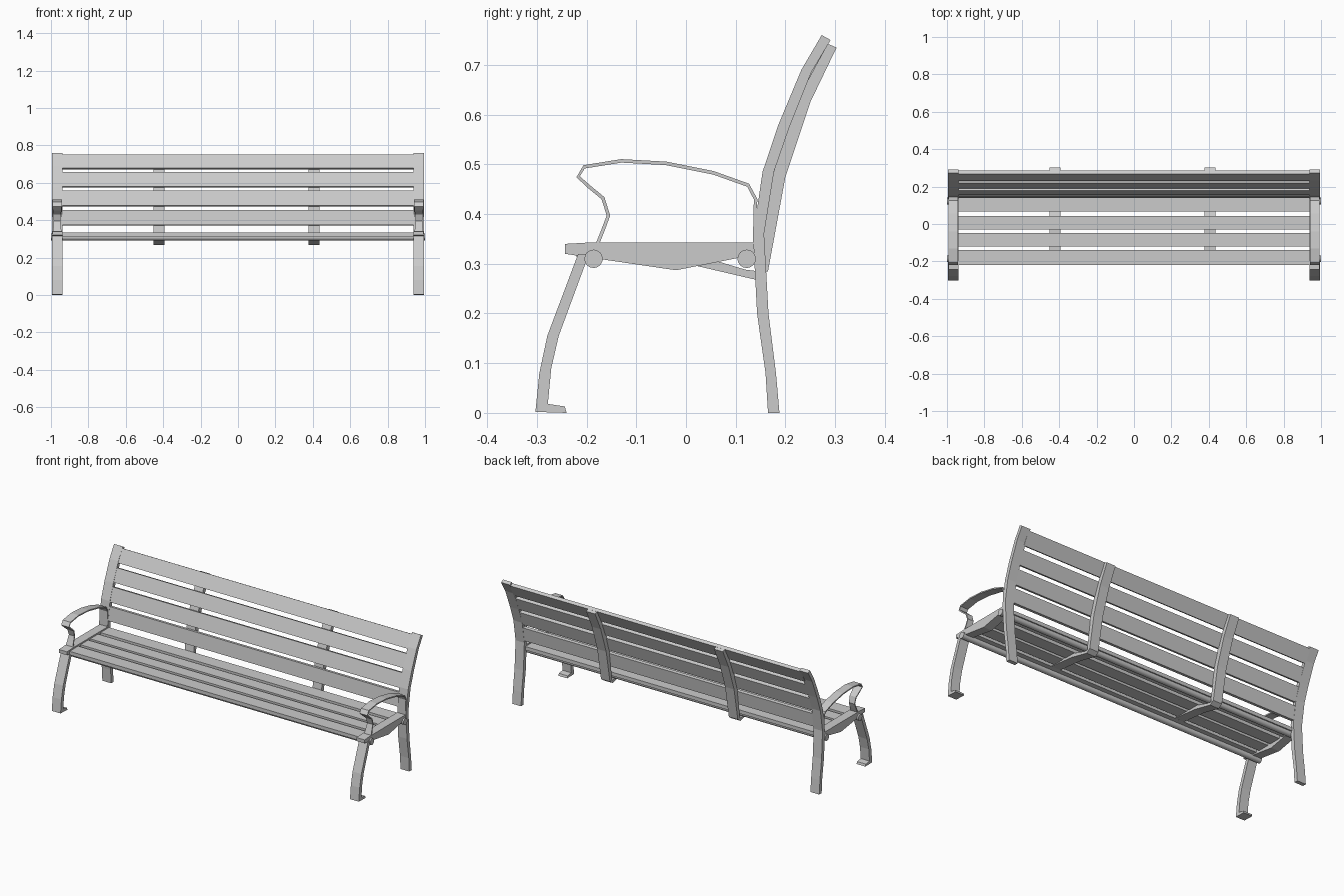
import bpy, bmesh, math
from mathutils import Vector

if "Cube" in bpy.data.objects:
    bpy.data.objects.remove(bpy.data.objects["Cube"])


def new_object(name, bm, mirror=False):
    bmesh.ops.recalc_face_normals(bm, faces=bm.faces)
    mesh = bpy.data.meshes.new(name)
    bm.to_mesh(mesh)
    bm.free()
    ob = bpy.data.objects.new(name, mesh)
    bpy.context.collection.objects.link(ob)
    if mirror:
        ob.modifiers.new("mirror", 'MIRROR').use_axis[0] = True
    return ob


def prism(name, profile, x0, x1, mirror=False):
    """Extrude a closed (y, z) profile from x0 to x1."""
    bm = bmesh.new()
    face = bm.faces.new([bm.verts.new((x0, y, z)) for y, z in profile])
    ext = bmesh.ops.extrude_face_region(bm, geom=[face])
    moved = [v for v in ext["geom"] if isinstance(v, bmesh.types.BMVert)]
    bmesh.ops.translate(bm, verts=moved, vec=(x1 - x0, 0, 0))
    return new_object(name, bm, mirror)


def bar(a, b, t):
    """Rectangular (y, z) profile of thickness t around the line a-b."""
    a, b = Vector(a), Vector(b)
    d = (b - a).normalized()
    n = Vector((-d.y, d.x)) * t / 2
    return [a + n, b + n, b - n, a - n]


def strap(name, path, t, xc):
    """Flat strip along (y, z, width) points, thickness t, centred on xc."""
    bm = bmesh.new()
    pts = [Vector(p[:2]) for p in path]
    rings = []
    for i, p in enumerate(pts):
        d = (pts[min(i + 1, len(pts) - 1)] - pts[max(i - 1, 0)]).normalized()
        n = Vector((-d.y, d.x)) * t / 2
        w = path[i][2] / 2
        rings.append([bm.verts.new((xc + sx * w, p.x + s * n.x, p.y + s * n.y))
                      for sx, s in ((-1, -1), (1, -1), (1, 1), (-1, 1))])
    for r, q in zip(rings, rings[1:]):
        for k in range(4):
            bm.faces.new((r[k], r[(k + 1) % 4], q[(k + 1) % 4], q[k]))
    bm.faces.new(rings[0])
    bm.faces.new(rings[-1])
    return new_object(name, bm, True)


X0, X1 = 0.938, 0.995

# End frames: rear posts, front legs with small feet, seat side rails
prism("rear_post", [
    (0.165, 0), (0.16, 0.08), (0.143, 0.2), (0.135, 0.355), (0.154, 0.485),
    (0.186, 0.58), (0.232, 0.69), (0.273, 0.76), (0.291, 0.75),
    (0.252, 0.685), (0.208, 0.575), (0.177, 0.485), (0.157, 0.36),
    (0.166, 0.2), (0.181, 0.08), (0.188, 0)], X0, X1, True)
prism("front_leg", [
    (-0.24, 0), (-0.303, 0.002), (-0.295, 0.08), (-0.279, 0.155),
    (-0.217, 0.32), (-0.195, 0.32), (-0.256, 0.155), (-0.271, 0.09),
    (-0.278, 0.018), (-0.244, 0.013)], X0, X1, True)
prism("seat_side_rail", [
    (-0.243, 0.34), (-0.19, 0.343), (0.137, 0.343), (0.137, 0.318),
    (-0.02, 0.287), (-0.19, 0.312), (-0.243, 0.32)], X0, X1 - 0.004, True)

# Looped armrests
strap("armrest", [
    (0.138, 0.34, 0.05), (0.14, 0.43, 0.05), (0.125, 0.458, 0.05),
    (0.055, 0.483, 0.05), (-0.04, 0.502, 0.05), (-0.13, 0.507, 0.05),
    (-0.205, 0.495, 0.05), (-0.217, 0.475, 0.05), (-0.195, 0.455, 0.046),
    (-0.167, 0.432, 0.04), (-0.156, 0.397, 0.036), (-0.168, 0.365, 0.04),
    (-0.178, 0.34, 0.046)], 0.007, 0.967)

# Seat slats
for i, (y0, y1) in enumerate([(-0.22, -0.14), (-0.119, -0.047),
                              (-0.029, 0.044), (0.067, 0.147)]):
    prism(f"seat_slat_{i + 1}", bar((y0, 0.324), (y1, 0.324), 0.021),
          -0.945, 0.945)

# Back slats following the post curve
for i, (a, b) in enumerate([((0.149, 0.374), (0.160, 0.454)),
                            ((0.164, 0.476), (0.189, 0.556)),
                            ((0.198, 0.578), (0.228, 0.653)),
                            ((0.238, 0.675), (0.277, 0.747))]):
    prism(f"back_slat_{i + 1}", bar(a, b, 0.02), -0.945, 0.945)

# Intermediate braces under the seat and behind the back
for i, xc in enumerate((-0.4225, 0.4065)):
    prism(f"brace_{i + 1}", [
        (-0.18, 0.318), (0.02, 0.296), (0.14, 0.268), (0.165, 0.285),
        (0.2, 0.475), (0.25, 0.625), (0.303, 0.735), (0.286, 0.742),
        (0.248, 0.68), (0.202, 0.575), (0.172, 0.48), (0.145, 0.285),
        (0.12, 0.288), (0.02, 0.318)], xc - 0.029, xc + 0.029)

# Long round rods under the seat
for name, y in (("front_rod", -0.186), ("rear_rod", 0.122)):
    bpy.ops.mesh.primitive_cylinder_add(
        vertices=16, radius=0.0185, depth=2.0,
        location=(0, y, 0.31), rotation=(0, math.pi / 2, 0))
    bpy.context.object.name = name
    bpy.ops.object.shade_smooth_by_angle()
